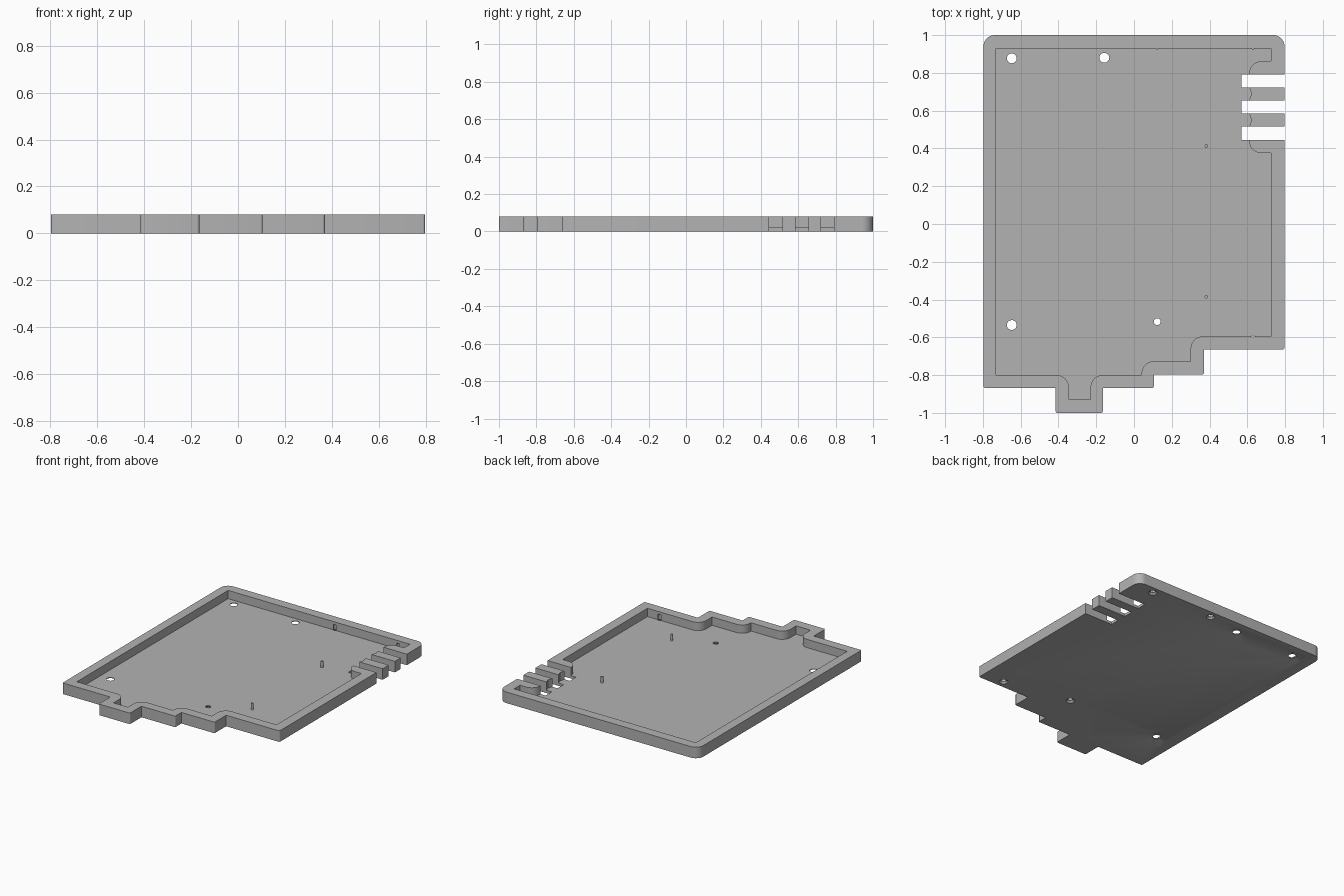
import bpy, bmesh, math
from mathutils import Vector

if "Cube" in bpy.data.objects:
    bpy.data.objects.remove(bpy.data.objects["Cube"], do_unlink=True)

TOP, FLOOR = 0.08, 0.02

grey = bpy.data.materials.new("plain_grey")
grey.use_nodes = True
grey.diffuse_color = (0.45, 0.45, 0.45, 1)
grey.node_tree.nodes["Principled BSDF"].inputs["Base Color"].default_value = (0.45, 0.45, 0.45, 1)


def round_corners(points):
    """Replace each (x, y, radius) corner with an arc; radius 0 stays sharp."""
    out = []
    for i, (x, y, r) in enumerate(points):
        p = Vector((x, y))
        if r == 0:
            out.append(p)
            continue
        a = (Vector(points[i - 1][:2]) - p).normalized()
        b = (Vector(points[(i + 1) % len(points)][:2]) - p).normalized()
        steps = 12 if r > 0.02 else 4
        centre = p + (a + b) * r
        for k in range(steps + 1):
            t = k / steps * math.pi / 2
            out.append(centre - b * r * math.cos(t) - a * r * math.sin(t))
    return out


def finish(name, bm):
    bmesh.ops.recalc_face_normals(bm, faces=bm.faces)
    mesh = bpy.data.meshes.new(name)
    bm.to_mesh(mesh)
    bm.free()
    mesh.materials.append(grey)
    obj = bpy.data.objects.new(name, mesh)
    bpy.context.collection.objects.link(obj)
    return obj


def prism(name, points, z0, z1):
    bm = bmesh.new()
    face = bm.faces.new([bm.verts.new((p[0], p[1], z0)) for p in points])
    top = bmesh.ops.extrude_face_region(bm, geom=[face])["geom"]
    verts = [v for v in top if isinstance(v, bmesh.types.BMVert)]
    bmesh.ops.translate(bm, verts=verts, vec=(0, 0, z1 - z0))
    return finish(name, bm)


def cone(name, x, y, z0, z1, r0, r1):
    bm = bmesh.new()
    bmesh.ops.create_cone(bm, cap_ends=True, segments=32, radius1=r0, radius2=r1, depth=z1 - z0)
    bmesh.ops.translate(bm, verts=bm.verts, vec=(x, y, (z0 + z1) / 2))
    return finish(name, bm)


def activate(obj):
    bpy.ops.object.select_all(action='DESELECT')
    obj.select_set(True)
    bpy.context.view_layer.objects.active = obj


def cut(target, cutter):
    cutter.hide_render = True
    mod = target.modifiers.new("cut", 'BOOLEAN')
    mod.operation = 'DIFFERENCE'
    mod.solver = 'EXACT'
    mod.object = cutter
    activate(target)
    bpy.ops.object.modifier_apply(modifier=mod.name)
    bpy.data.objects.remove(cutter, do_unlink=True)


# Tray body with a stepped front edge and a tab
s, b = 0.01, 0.06
outline = [(-.797, -.868, s), (-.415, -.868, 0), (-.415, -1, s), (-.165, -1, s),
           (-.165, -.868, 0), (.105, -.868, s), (.105, -.797, 0), (.37, -.797, s),
           (.37, -.664, 0), (.797, -.664, s), (.797, 1, b), (-.797, 1, b)]
tray = prism("tray", round_corners(outline), 0, TOP)

# Pocket that leaves an even rim and curves around the steps and slots
r = 0.065
pocket = [(-.73, -.8, 0), (-.345, -.8, r), (-.345, -.93, 0), (-.23, -.93, 0),
          (-.23, -.8, r), (.04, -.8, 0), (.04, -.727, r), (.3, -.727, 0),
          (.3, -.595, r), (.725, -.595, 0), (.725, .375, 0), (.61, .375, r),
          (.61, .515, 0), (.622, .55, 0), (.61, .585, 0), (.61, .655, 0),
          (.622, .69, 0), (.61, .725, 0), (.61, .862, r), (.725, .862, 0),
          (.725, .93, 0), (-.73, .93, 0)]
cut(tray, prism("pocket_cutter", round_corners(pocket), FLOOR, TOP + 0.1))

# Three slots through the left edge
for y in (.48, .62, .757):
    box = [(.57, y - .035), (.9, y - .035), (.9, y + .035), (.57, y + .035)]
    cut(tray, prism("slot_cutter", box, -0.1, TOP + 0.1))

# Large countersunk holes through the floor
for x, y in ((-.647, .877), (-.157, .88), (-.647, -.535)):
    cut(tray, cone("hole_cutter", x, y, -0.1, 0.05, .026, .026))
    cut(tray, cone("countersink_cutter", x, y, -.002, .015, .074, .032))

# Small screw holes, blind where they run up into the rim
for x, y in ((.123, -.517), (.63, -.608), (.63, .945), (.123, .945)):
    cut(tray, cone("screw_cutter", x, y, -0.1, 0.06, .018, .018))
    cut(tray, cone("screw_sink_cutter", x, y, -.002, .012, .031, .02))

activate(tray)
bpy.ops.object.shade_smooth_by_angle(angle=math.radians(30))

# Two locating pins on the floor
for name, y in (("rear_pin", .413), ("front_pin", -.385)):
    pin = cone(name, .383, y, FLOOR - .005, .064, .009, .009)
    activate(pin)
    bpy.ops.object.shade_smooth_by_angle(angle=math.radians(30))
